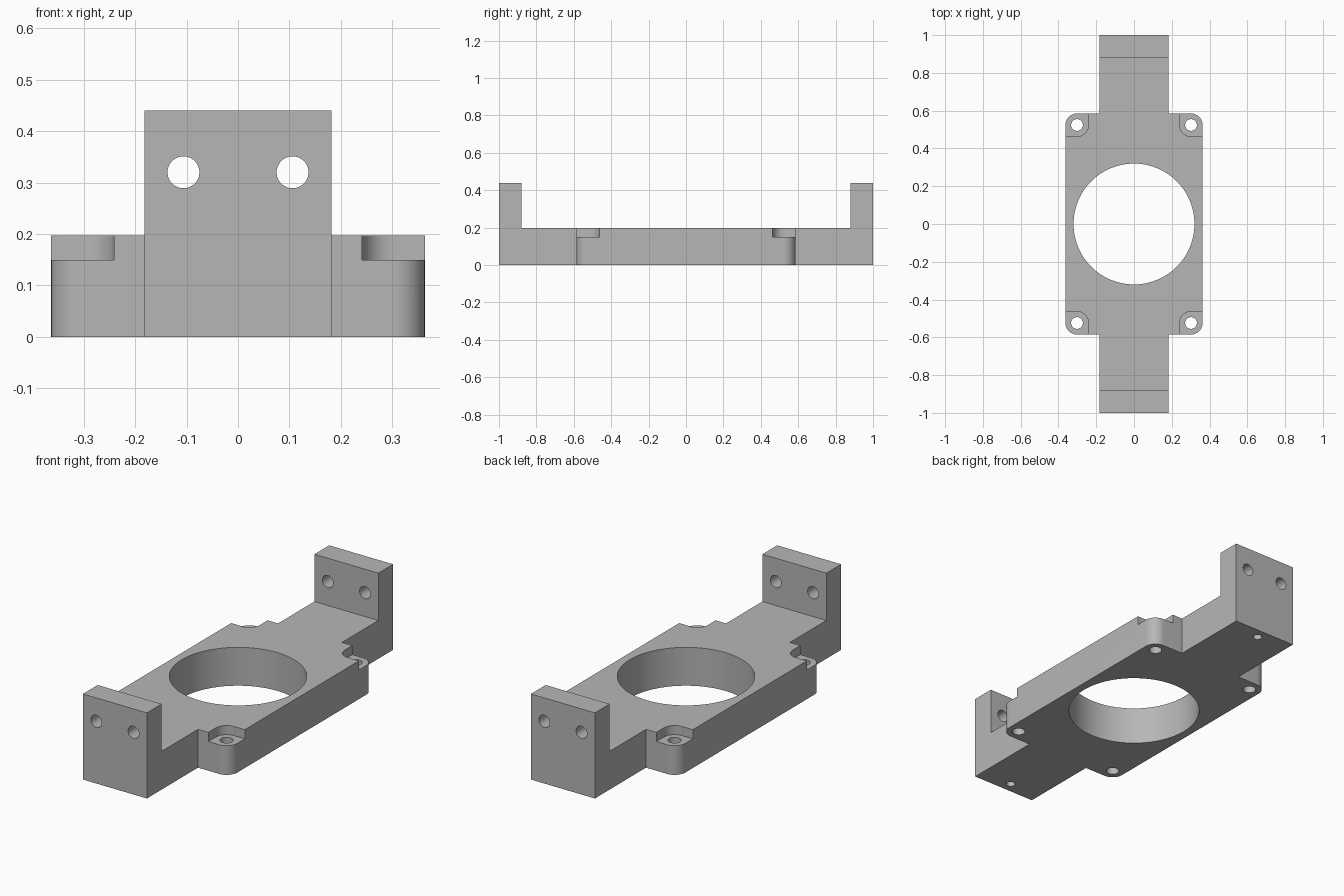
import bpy, bmesh, math
from mathutils import Matrix

cube = bpy.data.objects.get("Cube")
if cube:
    bpy.data.objects.remove(cube, do_unlink=True)

# Main dimensions
PLATE_X, PLATE_Y, PLATE_Z = 0.363, 0.585, 0.197
ARM_X, WALL_Y, WALL_Z = 0.182, 0.88, 0.44
CORNER_R, FLOOR_Z = 0.061, 0.15
SCREW_X, SCREW_Y = PLATE_X - CORNER_R, PLATE_Y - CORNER_R

grey = bpy.data.materials.new("light grey")
grey.use_nodes = True
colour = (0.47, 0.47, 0.47, 1)
grey.diffuse_color = colour
grey.node_tree.nodes["Principled BSDF"].inputs["Base Color"].default_value = colour


def make_object(name, bm):
    bmesh.ops.recalc_face_normals(bm, faces=bm.faces)
    mesh = bpy.data.meshes.new(name)
    bm.to_mesh(mesh)
    bm.free()
    mesh.materials.append(grey)
    obj = bpy.data.objects.new(name, mesh)
    bpy.context.collection.objects.link(obj)
    return obj


def prism(name, outline, z0, z1):
    bm = bmesh.new()
    face = bm.faces.new([bm.verts.new((x, y, z0)) for x, y in outline])
    side = bmesh.ops.extrude_face_region(bm, geom=[face])["geom"]
    verts = [v for v in side if isinstance(v, bmesh.types.BMVert)]
    bmesh.ops.translate(bm, verts=verts, vec=(0, 0, z1 - z0))
    return make_object(name, bm)


def cylinder(name, centre, radius, depth, segments=48, along_y=False):
    bm = bmesh.new()
    turn = Matrix.Rotation(math.pi / 2 if along_y else 0, 4, "X")
    bmesh.ops.create_cone(bm, cap_ends=True, segments=segments, radius1=radius,
                          radius2=radius, depth=depth,
                          matrix=Matrix.Translation(centre) @ turn)
    return make_object(name, bm)


def arc(cx, cy, r, start, steps=12):
    angles = [start + math.pi / 2 * i / steps for i in range(steps + 1)]
    return [(cx + r * math.cos(a), cy + r * math.sin(a)) for a in angles]


# Cross-shaped base plate with rounded corners
quarter = [(PLATE_X, 0)] + arc(SCREW_X, SCREW_Y, CORNER_R, 0)
quarter += [(ARM_X, PLATE_Y), (ARM_X, 1)]
right_half = [(x, -y) for x, y in reversed(quarter[1:])] + quarter[1:]
outline = right_half + [(-x, y) for x, y in reversed(right_half)]
bracket = prism("bracket", outline, 0, PLATE_Z)

# Upright end walls, overlapping the full arm height
walls, cutters = [], []
for s in (-1, 1):
    rect = [(-ARM_X, s * WALL_Y), (ARM_X, s * WALL_Y), (ARM_X, s), (-ARM_X, s)]
    walls.append(prism("end_wall", rect, 0, WALL_Z))

# Central bore
cutters.append(cylinder("bore_cutter", (0, 0, 0.1), 0.32, 0.5, 96))

for sy in (-1, 1):
    # Blind hole beneath each end wall
    cutters.append(cylinder("blind_cutter", (0, sy * 0.945, 0), 0.022, 0.3, 32))
    for sx in (-1, 1):
        # Horizontal holes through the walls
        cutters.append(cylinder("wall_hole_cutter", (sx * 0.106, sy * 0.94, 0.32),
                                0.031, 0.3, along_y=True))
        # Corner screw holes
        cutters.append(cylinder("screw_cutter", (sx * SCREW_X, sy * SCREW_Y, 0.1),
                                0.031, 0.5))
        # Recess around each screw, rounded on its inner corner
        recess = arc(SCREW_X, SCREW_Y, CORNER_R, math.pi)
        recess += [(0.5, SCREW_Y - CORNER_R), (0.5, 0.7), (SCREW_X - CORNER_R, 0.7)]
        cutters.append(prism("recess_cutter", [(sx * x, sy * y) for x, y in recess],
                             FLOOR_Z, 0.3))


def boolean(tool, operation):
    mod = bracket.modifiers.new(tool.name, "BOOLEAN")
    mod.operation, mod.object, mod.solver = operation, tool, "EXACT"


for wall in walls:
    boolean(wall, "UNION")
for cutter in cutters:
    boolean(cutter, "DIFFERENCE")

# Bake the booleans and discard the helper shapes
bpy.context.view_layer.update()
graph = bpy.context.evaluated_depsgraph_get()
result = bpy.data.meshes.new_from_object(bracket.evaluated_get(graph))
bracket.modifiers.clear()
bracket.data = result
for helper in walls + cutters:
    bpy.data.objects.remove(helper, do_unlink=True)

# Merge coplanar faces and smooth the curved walls
bm = bmesh.new()
bm.from_mesh(result)
bmesh.ops.remove_doubles(bm, verts=bm.verts, dist=0.0001)
bmesh.ops.dissolve_limit(bm, angle_limit=0.01, verts=bm.verts, edges=bm.edges)
bm.to_mesh(result)
bm.free()
result.materials.clear()
result.materials.append(grey)
for poly in result.polygons:
    poly.material_index = 0

bpy.ops.object.select_all(action="DESELECT")
bracket.select_set(True)
bpy.context.view_layer.objects.active = bracket
bpy.ops.object.shade_smooth_by_angle(angle=math.radians(30))
